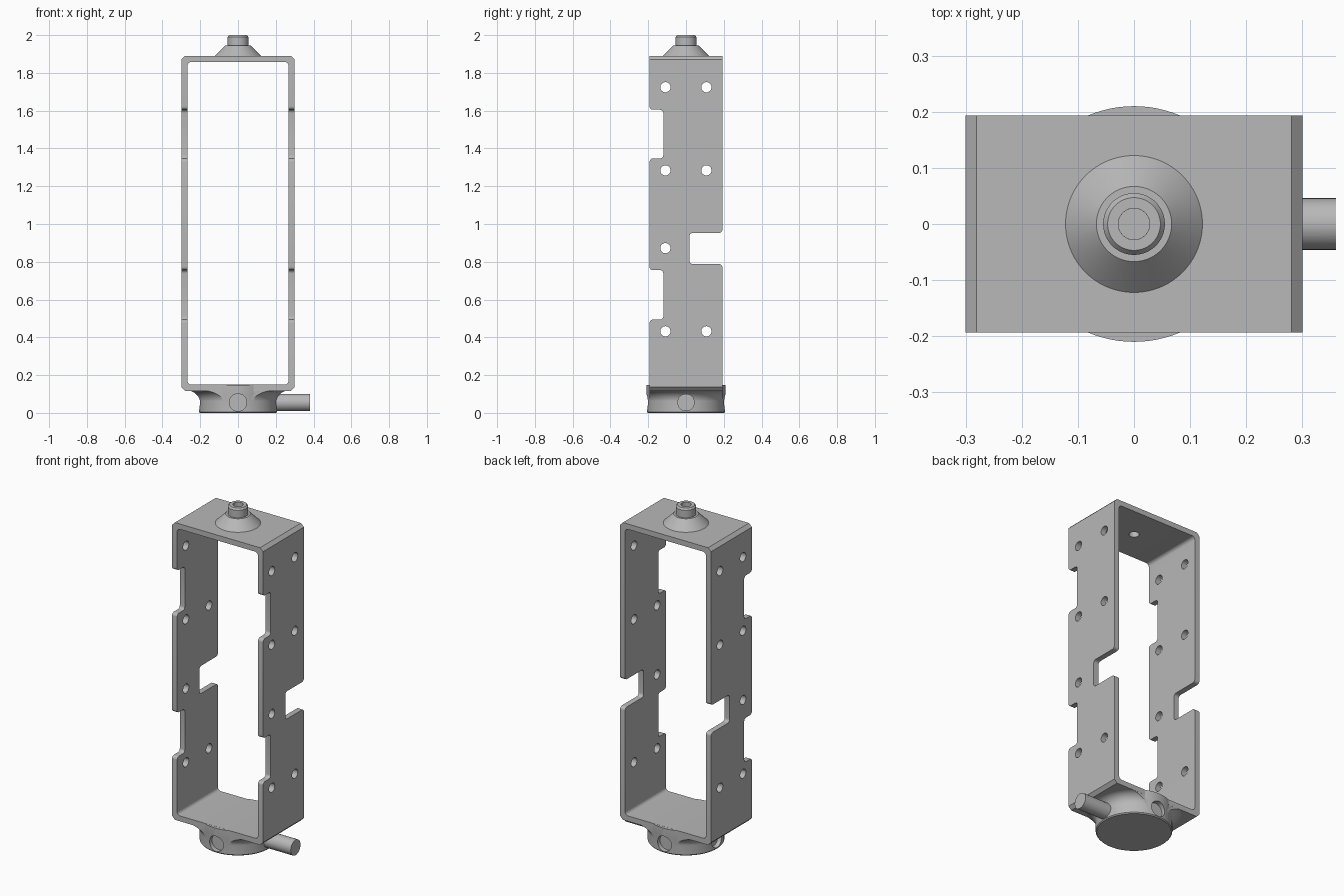
import bpy, bmesh, math
from mathutils import Vector, Matrix

if "Cube" in bpy.data.objects:
    bpy.data.objects.remove(bpy.data.objects["Cube"], do_unlink=True)

# One grey metal for every part
metal = bpy.data.materials.new("grey metal")
metal.use_nodes = True
GREY = (0.48, 0.48, 0.48, 1)
metal.diffuse_color = GREY
metal.node_tree.nodes["Principled BSDF"].inputs["Base Color"].default_value = GREY

HALF_PI = math.pi / 2
SIDES = 96


def make_object(name, bm):
    bmesh.ops.recalc_face_normals(bm, faces=bm.faces)
    mesh = bpy.data.meshes.new(name)
    bm.to_mesh(mesh)
    bm.free()
    mesh.materials.append(metal)
    obj = bpy.data.objects.new(name, mesh)
    bpy.context.collection.objects.link(obj)
    return obj


def rounded(corners, radius, steps):
    """Outline with each right-angled corner cut by an arc, or a chamfer if steps is 1."""
    pts = [Vector(c) for c in corners]
    out = []
    for i, p in enumerate(pts):
        u = (pts[i - 1] - p).normalized()
        v = (pts[(i + 1) % len(pts)] - p).normalized()
        centre = p + (u + v) * radius
        for k in range(steps + 1):
            t = HALF_PI * k / steps
            out.append(centre - radius * (v * math.cos(t) + u * math.sin(t)))
    return out


def rect(a, b0, b1):
    return [(-a, b0), (a, b0), (a, b1), (-a, b1)]


def prism(name, outline, axis, half):
    """Extrude an outline along x or y, with z as its second coordinate."""
    bm = bmesh.new()
    at = (lambda p, d: (d, p[0], p[1])) if axis == "x" else (lambda p, d: (p[0], d, p[1]))
    face = bm.faces.new([bm.verts.new(at(p, -half)) for p in outline])
    moved = bmesh.ops.extrude_face_region(bm, geom=[face])["geom"]
    # keep the start cap so the solid stays closed
    if not face.is_valid or len(bm.faces) < len(outline) + 2:
        bm.faces.new([v for v in bm.verts if v not in moved][:len(outline)])
    bmesh.ops.translate(bm, vec=at((0, 0), 2 * half),
                        verts=[g for g in moved if isinstance(g, bmesh.types.BMVert)])
    return make_object(name, bm)


def lathe(name, profile):
    """Revolve an (r, z) profile around the z axis."""
    bm = bmesh.new()
    verts = [bm.verts.new((r, 0, z)) for r, z in profile]
    edges = [bm.edges.new(pair) for pair in zip(verts, verts[1:])]
    bmesh.ops.spin(bm, geom=verts + edges, cent=(0, 0, 0), axis=(0, 0, 1),
                   angle=2 * math.pi, steps=SIDES, use_duplicate=False)
    bmesh.ops.remove_doubles(bm, verts=bm.verts, dist=0.0001)
    return make_object(name, bm)


def rod(name, radius, depth, place, axis):
    bm = bmesh.new()
    turn = {"x": Matrix.Rotation(HALF_PI, 4, "Y"), "y": Matrix.Rotation(HALF_PI, 4, "X"),
            "z": Matrix()}[axis]
    bmesh.ops.create_cone(bm, cap_ends=True, segments=32, radius1=radius, radius2=radius,
                          depth=depth, matrix=Matrix.Translation(place) @ turn)
    return make_object(name, bm)


def combine(obj, other, operation):
    """Apply a boolean and discard the helper."""
    mod = obj.modifiers.new("cut", "BOOLEAN")
    mod.operation, mod.object, mod.solver = operation, other, "EXACT"
    bpy.context.view_layer.objects.active = obj
    bpy.ops.object.modifier_apply(modifier=mod.name)
    bpy.data.objects.remove(other, do_unlink=True)


def smooth(obj):
    bpy.ops.object.select_all(action="DESELECT")
    obj.select_set(True)
    bpy.context.view_layer.objects.active = obj
    bpy.ops.object.shade_smooth_by_angle(angle=math.radians(30))


# Rectangular frame: chamfered outside, rounded inside
DEPTH = 0.193
frame = prism("frame", rounded(rect(0.3, 0.117, 1.89), 0.019, 1), "y", DEPTH)
combine(frame, prism("opening", rounded(rect(0.267, 0.149, 1.858), 0.02, 6), "y", 0.5), "DIFFERENCE")

# Side silhouette with rounded notches: two in front, one at the back
outline = [(-DEPTH, 0), (DEPTH, 0)]
outline += [(DEPTH, 0.788), (0.018, 0.788), (0.018, 0.953), (DEPTH, 0.953)]
outline += [(DEPTH, 2), (-DEPTH, 2)]
for low, high in ((1.347, 1.605), (0.494, 0.756)):
    outline += [(-DEPTH, high), (-0.12, high), (-0.12, low), (-DEPTH, low)]
combine(frame, prism("silhouette", rounded(outline, 0.018, 6), "x", 0.5), "INTERSECT")

# Screw holes through both side plates
for y, heights in ((-0.109, (0.432, 0.872, 1.284, 1.724)), (0.108, (0.432, 1.284, 1.724))):
    for z in heights:
        combine(frame, rod("hole", 0.027, 1, (0, y, z), "x"), "DIFFERENCE")

# Bore through the top plate
combine(frame, rod("bore", 0.028, 0.2, (0, 0, 1.87), "z"), "DIFFERENCE")
smooth(frame)

# Round base hub with a concave flare trimmed to the depth of the frame
hub = lathe("base_hub", [(0, 0), (0.202, 0), (0.207, 0.006), (0.207, 0.08),
                         (0.21, 0.1), (0.21, 0.1485), (0, 0.1485)])
arc = [(0.2665 - 0.06 * math.cos(HALF_PI * k / 10), 0.058 + 0.06 * math.sin(HALF_PI * k / 10))
       for k in range(11)]
flare = lathe("flare", [(0, 0.058)] + arc + [(0.2665, 0.13), (0, 0.13)])
combine(flare, prism("trim", rect(0.5, -0.5, 0.5), "y", DEPTH - 0.0005), "INTERSECT")
combine(hub, flare, "UNION")

# Four shallow blind holes around the hub
for axis, direction in (("x", Vector((1, 0, 0))), ("y", Vector((0, 1, 0)))):
    for side in (-1, 1):
        place = direction * side * 0.28 + Vector((0, 0, 0.055))
        combine(hub, rod("socket", 0.046, 0.2, place, axis), "DIFFERENCE")
smooth(hub)

# Conical top boss with a chamfered, hollow stud
boss = lathe("top_boss", [(0.028, 1.88), (0.122, 1.88), (0.122, 1.89), (0.067, 1.945),
                          (0.055, 1.945), (0.055, 1.99), (0.047, 2), (0.028, 2), (0.028, 1.88)])
smooth(boss)
